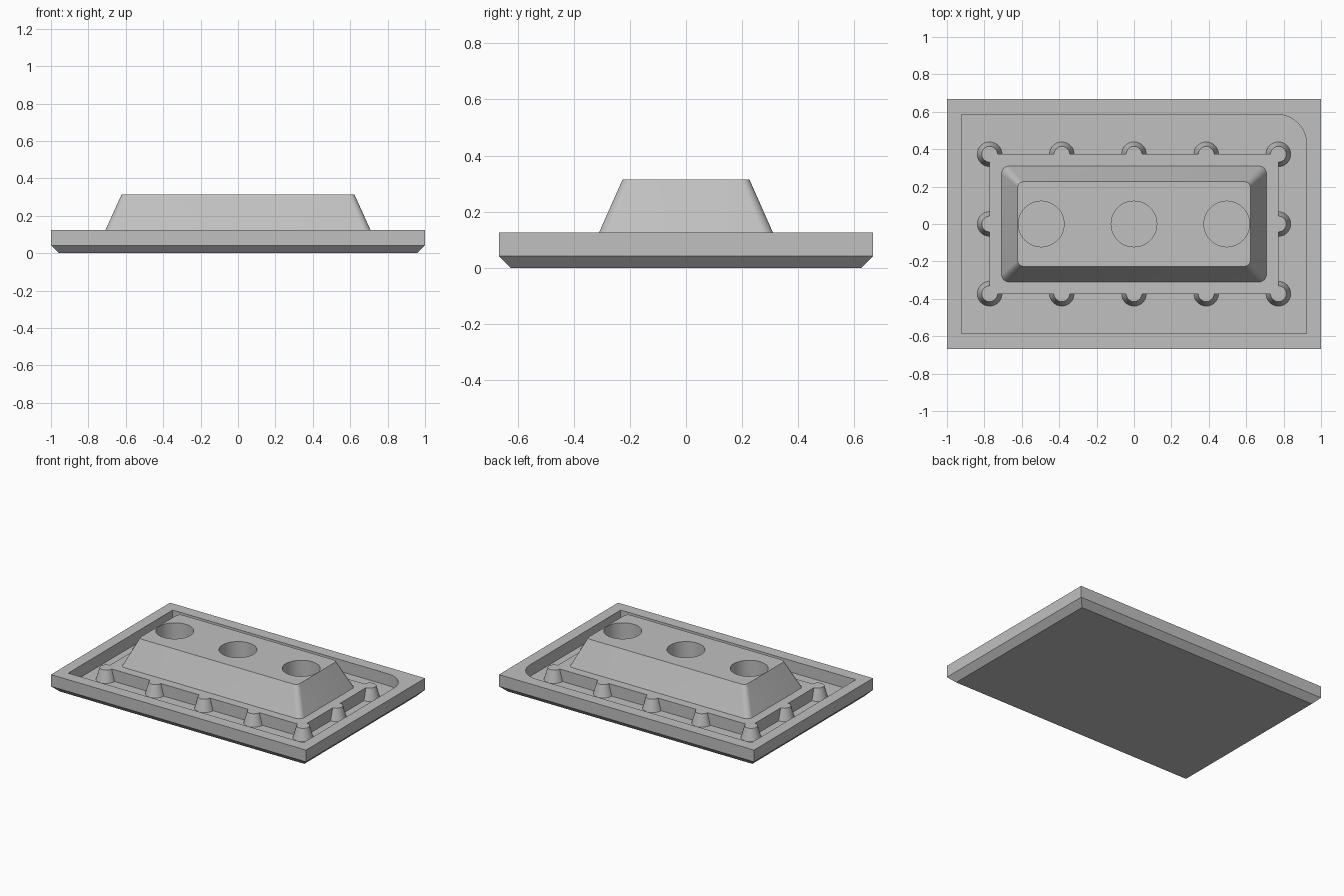
import bpy, bmesh
from math import cos, sin, pi, radians

if "Cube" in bpy.data.objects:
    bpy.data.objects.remove(bpy.data.objects["Cube"], do_unlink=True)

grey = bpy.data.materials.new("plain grey")
grey.use_nodes = True
grey.diffuse_color = (0.53, 0.53, 0.53, 1)
grey.node_tree.nodes["Principled BSDF"].inputs["Base Color"].default_value = grey.diffuse_color

FLOOR, RIM, TOP = 0.042, 0.125, 0.315


def rectangle(hx, hy, radii=(0, 0, 0, 0), steps=8):
    """Outline with one radius per corner, from the back left corner on."""
    points = []
    for i, (sx, sy) in enumerate([(1, 1), (-1, 1), (-1, -1), (1, -1)]):
        r = radii[i]
        cx, cy = sx * (hx - r), sy * (hy - r)
        for k in range(steps + 1 if r else 1):
            a = pi / 2 * (i + k / steps)
            points.append((cx + r * cos(a), cy + r * sin(a)))
    return points


def circle(cx, cy, r, steps=40):
    return [(cx + r * cos(2 * pi * k / steps), cy + r * sin(2 * pi * k / steps))
            for k in range(steps)]


def loft(name, sections):
    """Closed solid through outlines, given as (z, points) from bottom to top."""
    bm = bmesh.new()
    rings = [[bm.verts.new((x, y, z)) for x, y in pts] for z, pts in sections]
    n = len(rings[0])
    for low, high in zip(rings, rings[1:]):
        for i in range(n):
            j = (i + 1) % n
            bm.faces.new((low[i], low[j], high[j], high[i]))
    bm.faces.new(rings[0][::-1])
    bm.faces.new(rings[-1])
    bmesh.ops.recalc_face_normals(bm, faces=bm.faces)
    mesh = bpy.data.meshes.new(name)
    bm.to_mesh(mesh)
    bm.free()
    mesh.materials.append(grey)
    obj = bpy.data.objects.new(name, mesh)
    bpy.context.collection.objects.link(obj)
    return obj


def combine(obj, tool, operation):
    """Apply a boolean and discard the tool."""
    mod = obj.modifiers.new("combine", "BOOLEAN")
    mod.object, mod.operation, mod.solver = tool, operation, "EXACT"
    bpy.context.view_layer.objects.active = obj
    bpy.ops.object.modifier_apply(modifier=mod.name)
    bpy.data.objects.remove(tool, do_unlink=True)


# Tray with a chamfered underside and a recess that has one round corner
tray = loft("tray", [(0, rectangle(0.958, 0.625)),
                     (FLOOR, rectangle(1, 0.667)),
                     (RIM, rectangle(1, 0.667))])
recess = rectangle(0.922, 0.585, (0.155, 0, 0, 0))
combine(tray, loft("recess_cutter", [(FLOOR, recess), (0.2, recess)]), "DIFFERENCE")

# Raised plate with tapered posts along its edge
PX, PY = 0.772, 0.373
plate = loft("raised_plate", [(FLOOR, rectangle(PX, PY)), (RIM, rectangle(PX, PY))])
spots = [(PX * k / 2, PY * s) for k in range(-2, 3) for s in (-1, 1)]
spots += [(-PX, 0), (PX, 0)]
for x, y in spots:
    post = loft("post", [(FLOOR, circle(x, y, 0.066)), (RIM, circle(x, y, 0.042))])
    combine(plate, post, "UNION")

# Sloped block with three round sockets
block = loft("sloped_block", [(RIM, rectangle(0.708, 0.31, [0.04] * 4)),
                              (TOP, rectangle(0.622, 0.226, [0.03] * 4))])
for x in (-0.496, 0, 0.496):
    hole = circle(x, 0, 0.122, 48)
    combine(block, loft("socket_cutter", [(RIM + 0.005, hole), (0.4, hole)]), "DIFFERENCE")

# Smooth the round faces and keep the edges crisp
bpy.ops.object.select_all(action="DESELECT")
for obj in (tray, plate, block):
    obj.select_set(True)
    bpy.context.view_layer.objects.active = obj
bpy.ops.object.shade_smooth_by_angle(angle=radians(20))
